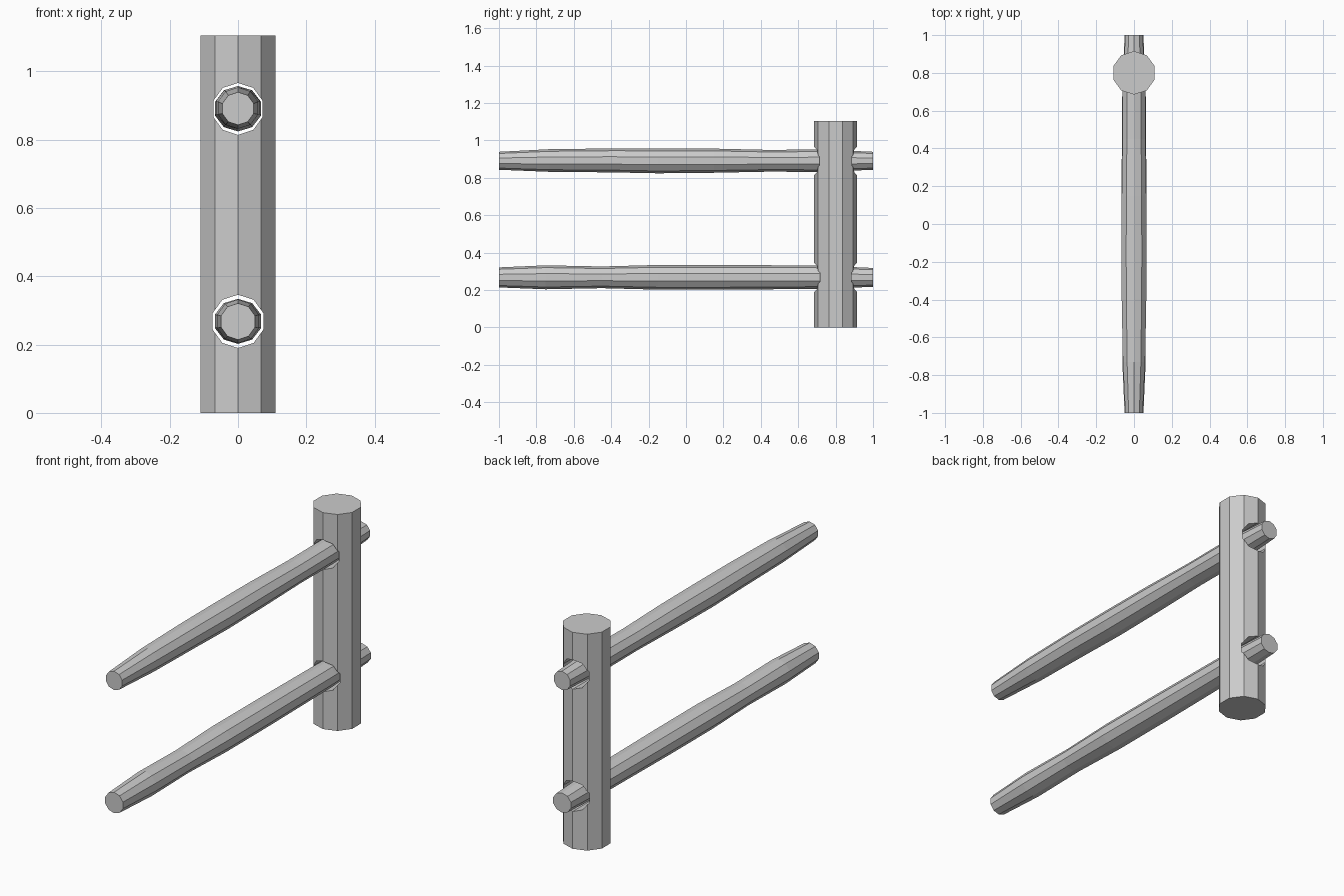
import bpy, bmesh, math

if "Cube" in bpy.data.objects:
    bpy.data.objects.remove(bpy.data.objects["Cube"])

SIDES = 10
wood = bpy.data.materials.new("grey wood")
wood.diffuse_color = (0.6, 0.6, 0.6, 1)
wood.use_nodes = True
wood.node_tree.nodes["Principled BSDF"].inputs["Base Color"].default_value = wood.diffuse_color


def make_object(name, rings):
    """Loft equal-sized rings of points into a closed, flat-shaded solid."""
    bm = bmesh.new()
    loops = [[bm.verts.new(p) for p in ring] for ring in rings]
    for a, b in zip(loops, loops[1:]):
        for i in range(SIDES):
            j = (i + 1) % SIDES
            bm.faces.new((a[i], a[j], b[j], b[i]))
    bm.faces.new(loops[0])
    bm.faces.new(loops[-1])
    bmesh.ops.recalc_face_normals(bm, faces=bm.faces)
    mesh = bpy.data.meshes.new(name)
    bm.to_mesh(mesh)
    bm.free()
    mesh.materials.append(wood)
    obj = bpy.data.objects.new(name, mesh)
    bpy.context.collection.objects.link(obj)
    return obj


def rail_ring(y, half_width, top, bottom):
    """Decagon across y with a corner at top and bottom."""
    mid, rz = (top + bottom) / 2, (top + bottom) / 2 - bottom
    rx = half_width / math.sin(math.radians(72))
    return [(rx * math.sin(math.tau * i / SIDES), y,
             mid + rz * math.cos(math.tau * i / SIDES)) for i in range(SIDES)]


# Upright post
def post_ring(z):
    return [(0.115 * math.sin(math.tau * i / SIDES),
             0.80 + 0.115 * math.cos(math.tau * i / SIDES), z) for i in range(SIDES)]


post = make_object("post", [post_ring(0), post_ring(1.105)])

# Rails: y, half width, top z, bottom z
rails = {
    "upper_rail": [(-1, 0.046, 0.939, 0.843), (-0.73, 0.059, 0.953, 0.832),
                   (-0.4, 0.065, 0.957, 0.829), (-0.15, 0.067, 0.957, 0.824),
                   (0.15, 0.065, 0.956, 0.827), (0.45, 0.061, 0.949, 0.833),
                   (0.72, 0.060, 0.952, 0.831), (1, 0.046, 0.939, 0.843)],
    "lower_rail": [(-1, 0.050, 0.321, 0.214), (-0.75, 0.061, 0.332, 0.204),
                   (-0.45, 0.060, 0.326, 0.210), (-0.15, 0.067, 0.334, 0.202),
                   (0.2, 0.066, 0.334, 0.202), (0.7, 0.062, 0.331, 0.206),
                   (1, 0.050, 0.318, 0.217)],
}
for name, sections in rails.items():
    make_object(name, [rail_ring(*s) for s in sections])

# Loose holes cut right through the post
for name, z, r in (("upper_hole_cutter", 0.89, 0.076), ("lower_hole_cutter", 0.268, 0.078)):
    cutter = make_object(name, [rail_ring(y, r * 0.951, z + r, z - r) for y in (0.6, 1.0)])
    cutter.hide_render = True
    cutter.hide_viewport = True
    cut = post.modifiers.new(name, 'BOOLEAN')
    cut.operation = 'DIFFERENCE'
    cut.solver = 'EXACT'
    cut.object = cutter
